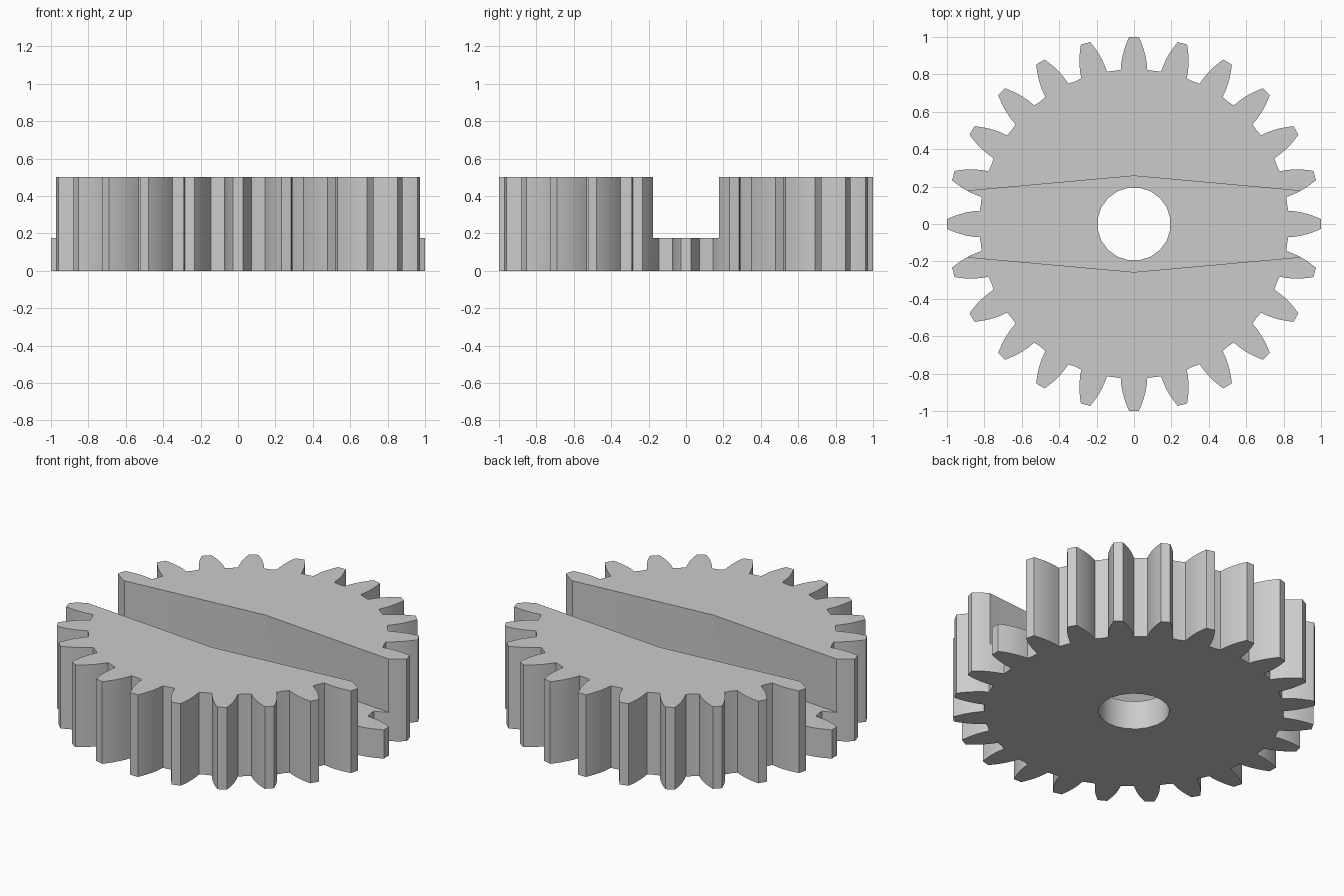
import bpy, bmesh, math
from mathutils import Matrix, Vector

if "Cube" in bpy.data.objects:
    bpy.data.objects.remove(bpy.data.objects["Cube"], do_unlink=True)

TEETH = 24
HEIGHT = 0.5
FLOOR = 0.175          # floor of the channel
ROOT = 0.825           # radius between the teeth

grey = bpy.data.materials.new("plain grey")
grey.use_nodes = True
grey.diffuse_color = (0.6, 0.6, 0.6, 1)
grey.node_tree.nodes["Principled BSDF"].inputs["Base Color"].default_value = (0.6, 0.6, 0.6, 1)


def prism(name, outline, z0, z1):
    """Extrude a counter-clockwise outline from z0 to z1."""
    bm = bmesh.new()
    face = bm.faces.new([bm.verts.new((x, y, z0)) for x, y in outline])
    top = bmesh.ops.extrude_face_region(bm, geom=[face])["geom"]
    bmesh.ops.translate(bm, vec=(0, 0, z1 - z0),
                        verts=[g for g in top if isinstance(g, bmesh.types.BMVert)])
    bmesh.ops.recalc_face_normals(bm, faces=bm.faces)
    mesh = bpy.data.meshes.new(name)
    bm.to_mesh(mesh)
    bm.free()
    mesh.materials.append(grey)
    obj = bpy.data.objects.new(name, mesh)
    bpy.context.collection.objects.link(obj)
    return obj


def cut(target, cutter):
    """Subtract the cutter and discard it."""
    bpy.context.view_layer.objects.active = target
    mod = target.modifiers.new("cut", 'BOOLEAN')
    mod.operation, mod.solver, mod.object = 'DIFFERENCE', 'EXACT', cutter
    bpy.ops.object.modifier_apply(modifier=mod.name)
    bpy.data.objects.remove(cutter, do_unlink=True)


# Gear outline: one curved tooth flank, mirrored and repeated around the rim
flank = [(ROOT, 0.071), (0.86, 0.068), (0.90, 0.061), (0.94, 0.050), (0.975, 0.037), (1.0, 0.026)]
tooth = [(r, -w) for r, w in flank] + [(r, w) for r, w in reversed(flank)]
step = math.tau / TEETH
outline = []
for i in range(TEETH):
    turn = Matrix.Rotation(i * step, 2)
    outline += [tuple(turn @ Vector(p)) for p in tooth]
    mid = (i + 0.5) * step
    outline.append((ROOT * math.cos(mid), ROOT * math.sin(mid)))
gear = prism("gear", outline, 0, HEIGHT)

# Shaft hole
hole = [(0.196 * math.cos(math.tau * (k + 0.5) / 20),
         0.196 * math.sin(math.tau * (k + 0.5) / 20)) for k in range(20)]
cut(gear, prism("hole_cutter", hole, -0.1, HEIGHT + 0.1))

# Tapered channel across the top, widest at the centre
end = 0.257 - 0.09 * 1.2
channel = [(-1.2, -end), (0, -0.257), (1.2, -end), (1.2, end), (0, 0.257), (-1.2, end)]
cut(gear, prism("channel_cutter", channel, FLOOR, HEIGHT + 0.1))

bpy.ops.object.select_all(action='DESELECT')
gear.select_set(True)
bpy.context.view_layer.objects.active = gear
bpy.ops.object.shade_smooth_by_angle(angle=math.radians(25))
